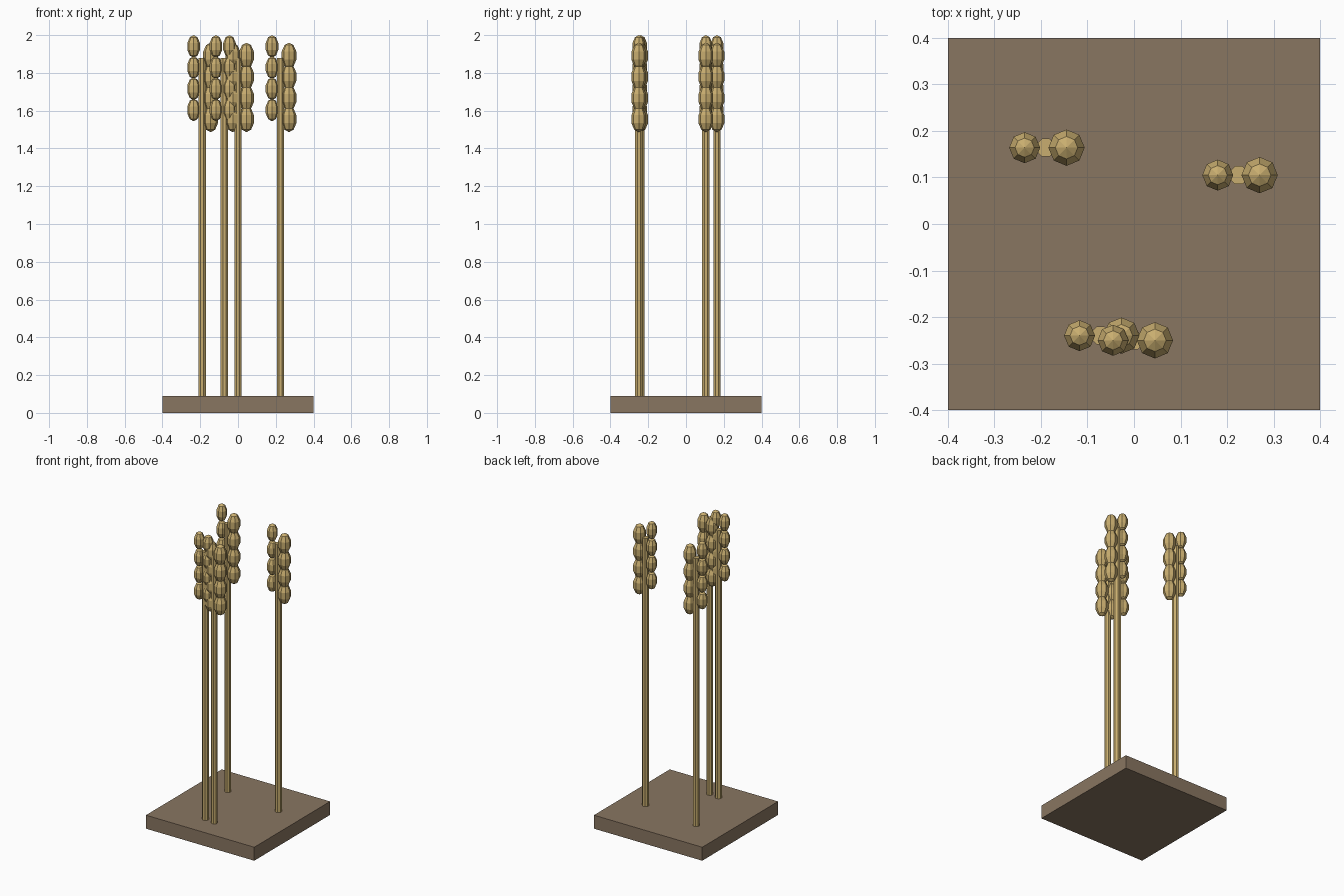
import bpy
from math import radians

cube = bpy.data.objects.get("Cube")
if cube:
    bpy.data.objects.remove(cube, do_unlink=True)


def make_material(name, color):
    mat = bpy.data.materials.new(name)
    mat.use_nodes = True
    mat.diffuse_color = color
    mat.node_tree.nodes["Principled BSDF"].inputs["Base Color"].default_value = color
    return mat


def finish(name, mat):
    obj = bpy.context.object
    obj.name = name
    obj.data.materials.append(mat)
    return obj


soil = make_material("brown soil", (0.25, 0.18, 0.12, 1))
straw = make_material("golden straw", (0.58, 0.42, 0.16, 1))

BASE_TOP = 0.09
STALK_TOP = 1.88
GRAIN_STEP = 0.112

# Square soil base
bpy.ops.mesh.primitive_cube_add(size=1, location=(0, 0, BASE_TOP / 2))
base = finish("soil_base", soil)
base.scale = (0.8, 0.8, BASE_TOP)


def seed_head(name, x, y, radius, half_height, top):
    """Column of four overlapping faceted grains."""
    for i in range(4):
        z = top - half_height - i * GRAIN_STEP
        bpy.ops.mesh.primitive_uv_sphere_add(segments=8, ring_count=5, radius=1,
                                             location=(x, y, z))
        grain = finish(f"{name}_grain_{i + 1}", straw)
        grain.scale = (radius, radius, half_height)


# Stalks, each with a slim high head and a fuller low head
positions = [(-0.19, 0.164), (-0.072, -0.24), (0, -0.25), (0.225, 0.105)]
for n, (x, y) in enumerate(positions, 1):
    bpy.ops.mesh.primitive_cylinder_add(vertices=8, radius=0.021,
                                        depth=STALK_TOP - BASE_TOP,
                                        location=(x, y, (STALK_TOP + BASE_TOP) / 2))
    finish(f"stalk_{n}", straw).rotation_euler.z = radians(22.5)
    seed_head(f"right_head_{n}", x - 0.045, y, 0.035, 0.06, 2.0)
    seed_head(f"left_head_{n}", x + 0.045, y, 0.041, 0.069, 1.96)
